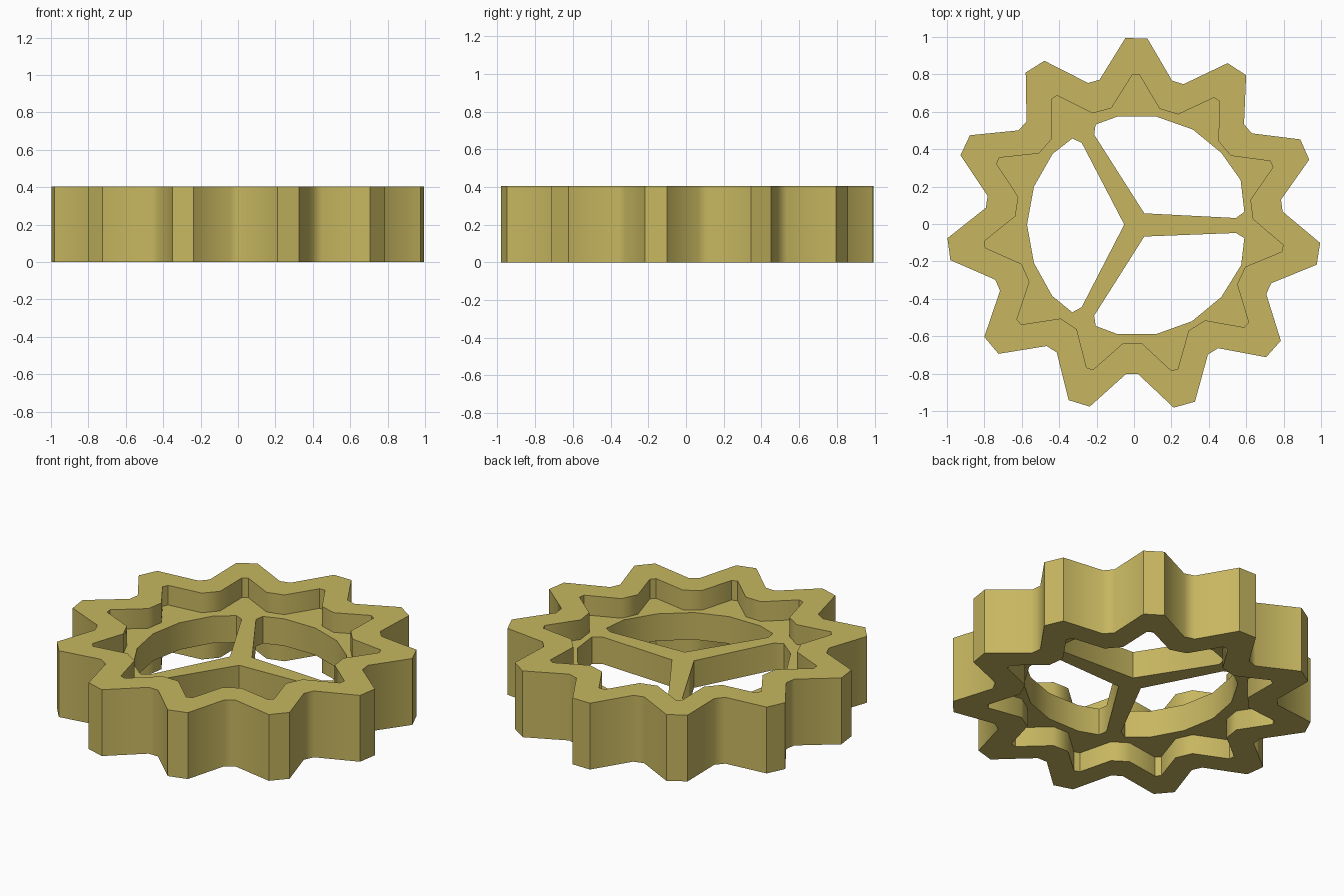
import bpy, bmesh, math
from mathutils import Vector

if "Cube" in bpy.data.objects:
    bpy.data.objects.remove(bpy.data.objects["Cube"])

TEETH, HEIGHT = 11, 0.405
WEB_LOW, WEB_HIGH = 0.12, 0.285
CENTRE_Y, TURN = -0.005, math.radians(90 - 0.72)


def gear_profile(tip_r, tip_half, root_r, root_half):
    """Closed 2D outline with a flat tip and a flat root per tooth."""
    pts = []
    for i in range(TEETH):
        for step, r, half in ((0, tip_r, tip_half), (0.5, root_r, root_half)):
            a = TURN + (i + step) * math.tau / TEETH
            for s in (-half, half):
                pts.append((r * math.cos(a) - s * math.sin(a),
                            CENTRE_Y + r * math.sin(a) + s * math.cos(a)))
    return pts


outer = gear_profile(0.998, 0.059, 0.797, 0.032)
inner = gear_profile(0.804, 0.018, 0.634, 0.052)

# Three openings between the spokes
holes = [
    [(0.055, 0.057), (0.545, 0.032), (0.59, 0.065), (0.57, 0.235), (0.467, 0.38),
     (0.315, 0.505), (0.12, 0.574), (-0.09, 0.574), (-0.205, 0.532), (-0.213, 0.478)],
    [(0.055, -0.067), (0.545, -0.048), (0.59, -0.075), (0.573, -0.22), (0.467, -0.39),
     (0.31, -0.52), (0.12, -0.588), (-0.09, -0.588), (-0.205, -0.545), (-0.213, -0.49)],
    [(-0.052, -0.003), (-0.28, 0.435), (-0.33, 0.457), (-0.435, 0.375), (-0.535, 0.2),
     (-0.572, -0.003), (-0.535, -0.208), (-0.437, -0.385), (-0.33, -0.472), (-0.28, -0.445)],
]

bm = bmesh.new()


def ring(points, z):
    return [bm.verts.new((x, y, z)) for x, y in points]


def bridge(a, b):
    n = len(a)
    for i in range(n):
        j = (i + 1) % n
        bm.faces.new((a[i], a[j], b[j], b[i]))


def loop_edges(loop):
    return [bm.edges.get((v, loop[i - 1])) or bm.edges.new((v, loop[i - 1]))
            for i, v in enumerate(loop)]


# Toothed rim: outer wall, flat rims and the recess walls down to the web
out_low, out_high = ring(outer, 0), ring(outer, HEIGHT)
in_low, in_high = ring(inner, 0), ring(inner, HEIGHT)
web_low, web_high = ring(inner, WEB_LOW), ring(inner, WEB_HIGH)
for a, b in ((out_low, out_high), (out_high, in_high), (in_high, web_high),
             (web_low, in_low), (in_low, out_low)):
    bridge(a, b)

# Web with spokes: opening walls, then both recessed faces
low_edges, high_edges = loop_edges(web_low), loop_edges(web_high)
for h in holes:
    lo, hi = ring(h, WEB_LOW), ring(h, WEB_HIGH)
    bridge(lo, hi)
    low_edges += loop_edges(lo)
    high_edges += loop_edges(hi)
for edges, up in ((low_edges, -1), (high_edges, 1)):
    bmesh.ops.triangle_fill(bm, use_beauty=True, use_dissolve=False,
                            edges=edges, normal=Vector((0, 0, up)))
bmesh.ops.recalc_face_normals(bm, faces=bm.faces[:])

mesh = bpy.data.meshes.new("gear_wheel")
bm.to_mesh(mesh)
bm.free()
gear = bpy.data.objects.new("gear_wheel", mesh)
bpy.context.collection.objects.link(gear)

brass = bpy.data.materials.new("dull_brass")
brass.diffuse_color = (0.57, 0.47, 0.117, 1)
brass.use_nodes = True
brass.node_tree.nodes["Principled BSDF"].inputs["Base Color"].default_value = brass.diffuse_color
mesh.materials.append(brass)

# Soft tooth roots, sharp tips and rims
bpy.context.view_layer.objects.active = gear
gear.select_set(True)
bpy.ops.object.shade_smooth_by_angle(angle=math.radians(50))
